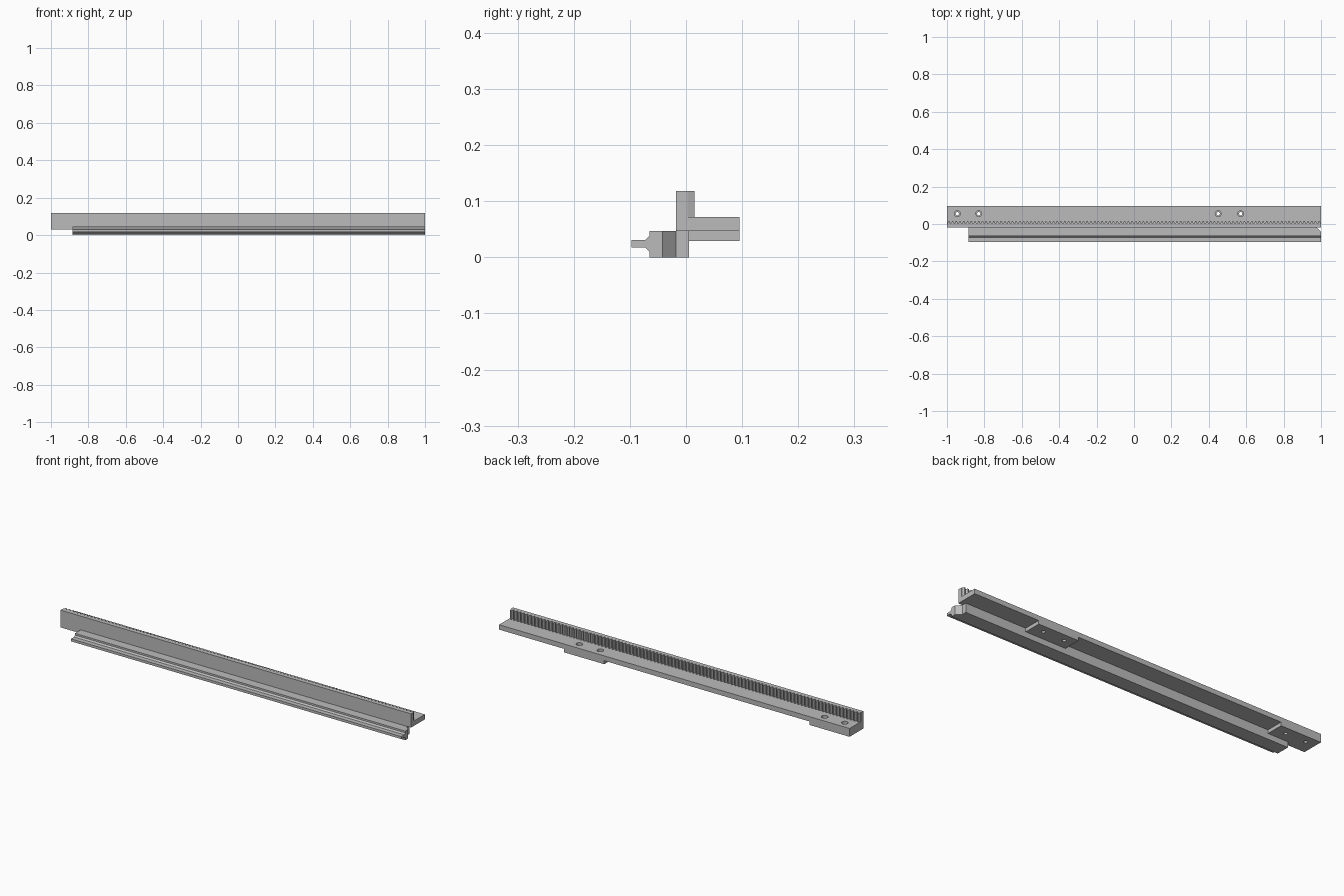
import bpy, bmesh, math
from mathutils import Vector

cube = bpy.data.objects.get("Cube")
if cube:
    bpy.data.objects.remove(cube, do_unlink=True)

steel = bpy.data.materials.new("grey_steel")
steel.use_nodes = True
GREY = (0.5, 0.5, 0.5, 1)
steel.diffuse_color = GREY
steel.node_tree.nodes["Principled BSDF"].inputs["Base Color"].default_value = GREY


def prism(name, outline, axis, start, end):
    """Extrude a 2D outline along x (outline is y, z) or along z (outline is x, y)."""
    bm = bmesh.new()
    if axis == "x":
        points, move = [(start, a, b) for a, b in outline], Vector((end - start, 0, 0))
    else:
        points, move = [(a, b, start) for a, b in outline], Vector((0, 0, end - start))
    face = bm.faces.new([bm.verts.new(p) for p in points])
    new = bmesh.ops.extrude_face_region(bm, geom=[face])["geom"]
    bmesh.ops.translate(bm, vec=move, verts=[v for v in new if isinstance(v, bmesh.types.BMVert)])
    bmesh.ops.recalc_face_normals(bm, faces=bm.faces)
    mesh = bpy.data.meshes.new(name)
    bm.to_mesh(mesh)
    bm.free()
    mesh.materials.append(steel)
    obj = bpy.data.objects.new(name, mesh)
    bpy.context.collection.objects.link(obj)
    return obj


def box(name, x, y, z):
    return prism(name, [(x[0], y[0]), (x[1], y[0]), (x[1], y[1]), (x[0], y[1])], "z", *z)


def cylinder(x, y, radius, bottom, top):
    ring = [(x + radius * math.cos(math.tau * i / 16), y + radius * math.sin(math.tau * i / 16))
            for i in range(16)]
    return prism("cutter", ring, "z", bottom, top)


def cut(obj, cutters):
    """Subtract the cutters from the object and bake the result."""
    for c in cutters:
        c.hide_render = True
        mod = obj.modifiers.new("cut", "BOOLEAN")
        mod.operation, mod.solver, mod.object = "DIFFERENCE", "EXACT", c
    bpy.context.view_layer.update()
    graph = bpy.context.evaluated_depsgraph_get()
    baked = bpy.data.meshes.new_from_object(obj.evaluated_get(graph))
    obj.modifiers.clear()
    obj.data = baked


WALL_FRONT, SHELF_BACK = -0.018, 0.095
BLOCK_Z, SHELF_Z, SHELF_TOP, WALL_TOP = 0.029, 0.047, 0.072, 0.118

# Guide rail with a tongue along its front
upper = [(-0.097, 0.031), (-0.073, 0.031), (-0.065, 0.038), (-0.065, SHELF_Z), (0.005, SHELF_Z)]
lower = [(0.005, 0), (-0.065, 0), (-0.065, 0.010), (-0.073, 0.018), (-0.097, 0.018)]
rail = prism("guide_rail", upper + lower, "x", -0.885, 1)

# Angled relief at the rail's end
relief = prism("cutter", [(1.02, -0.062), (0.976, WALL_FRONT), (0.976, 0.03), (1.02, 0.03)],
               "z", -0.02, SHELF_Z + 0.02)
cut(rail, [relief])

# Shelf and its two mounting blocks
shelf = box("shelf", (-1, 1), (WALL_FRONT, SHELF_BACK), (SHELF_Z, SHELF_TOP))
end_block = box("end_mounting_block", (-1, -0.77), (WALL_FRONT, SHELF_BACK), (BLOCK_Z, SHELF_Z))
middle_block = box("middle_mounting_block", (0.40, 0.63), (0, SHELF_BACK), (BLOCK_Z, SHELF_Z))

# Counterbored screw holes
cutters = []
for x in (-0.945, -0.83, 0.45, 0.57):
    cutters += [cylinder(x, 0.055, 0.009, 0, 0.1), cylinder(x, 0.055, 0.016, 0.055, 0.1)]
cut(shelf, cutters)
cut(end_block, cutters[:4])
cut(middle_block, cutters[4:])
for c in cutters + [relief]:
    bpy.data.objects.remove(c, do_unlink=True)

# Upright wall with rack teeth along its back
TEETH, ROOT, TIP = 100, 0.003, 0.015
pitch = 2 / TEETH
outline = [(1, WALL_FRONT), (-1, WALL_FRONT)]
for i in range(TEETH):
    left = -1 + i * pitch
    outline += [(left + pitch * f, y) for f, y in
                ((0.12, ROOT), (0.35, TIP), (0.65, TIP), (0.88, ROOT))]
    if i == 0:
        outline.insert(2, (-1, ROOT))
outline.append((1, ROOT))
prism("toothed_rack_wall", outline, "z", SHELF_TOP, WALL_TOP)
